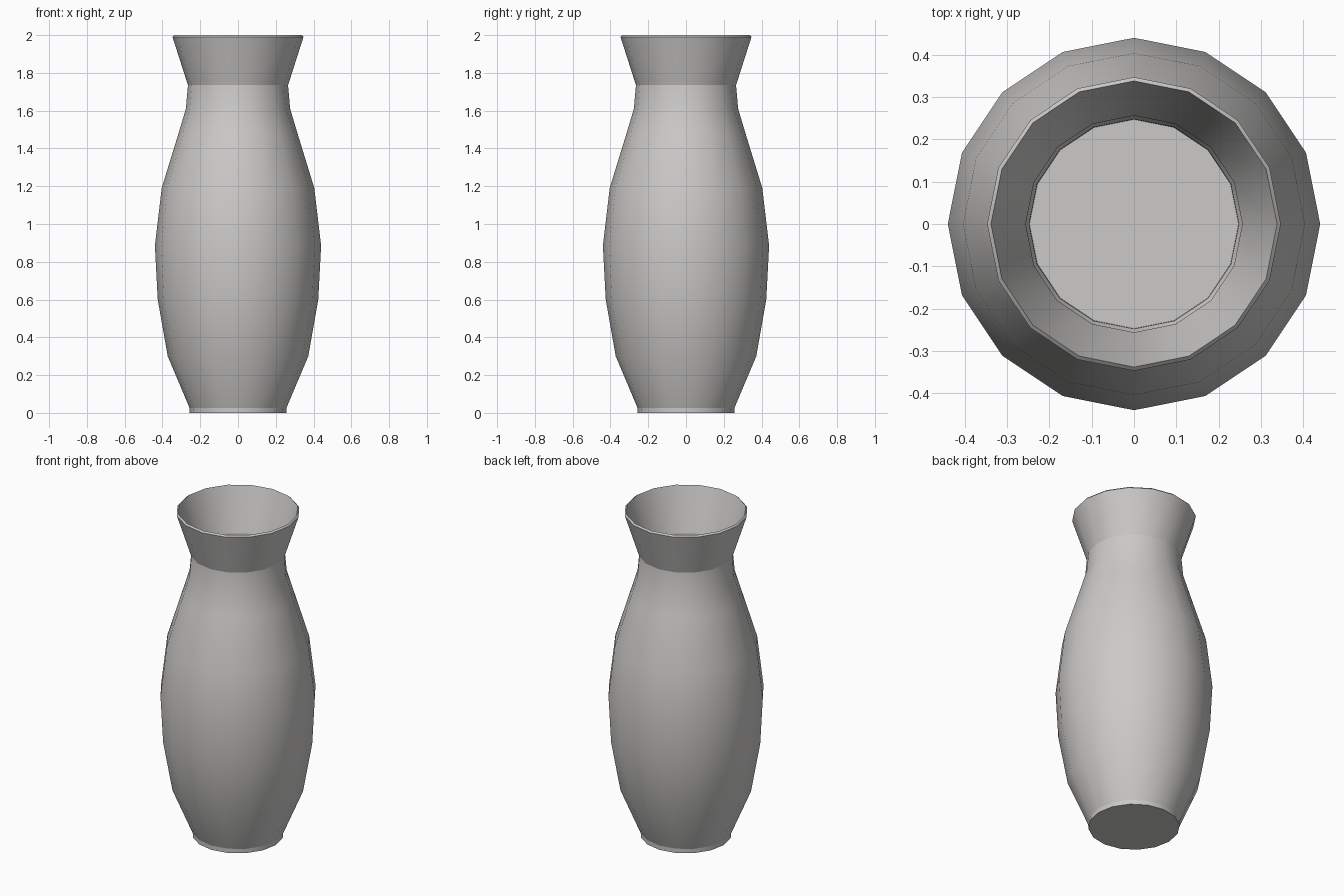
import bpy, bmesh, math

if "Cube" in bpy.data.objects:
    bpy.data.objects.remove(bpy.data.objects["Cube"])

SIDES = 16

# Closed-shell profile (radius, height, sharp ring), outside base -> rim -> inside floor
PROFILE = [
    (0.256, 0.000, True), (0.257, 0.027, True),
    (0.372, 0.30, False), (0.425, 0.60, False), (0.440, 0.885, False),
    (0.404, 1.19, False), (0.315, 1.48, False), (0.276, 1.61, False),
    (0.265, 1.735, True), (0.347, 1.991, True),          # neck and flared mouth
    (0.338, 2.000, True), (0.256, 1.738, True),          # rim and inner neck
    (0.267, 1.61, False), (0.306, 1.48, False), (0.395, 1.19, False),
    (0.431, 0.885, False), (0.416, 0.60, False), (0.364, 0.30, False),
    (0.248, 0.030, True), (0.247, 0.010, True),
]

grey = bpy.data.materials.new("light grey ceramic")
grey.diffuse_color = (0.6, 0.59, 0.58, 1)
grey.use_nodes = True
grey.node_tree.nodes["Principled BSDF"].inputs["Base Color"].default_value = grey.diffuse_color

# Vase body: revolve the profile
bm = bmesh.new()
rings = []
for r, z, _ in PROFILE:
    rings.append([bm.verts.new((r * math.cos(2 * math.pi * i / SIDES),
                                r * math.sin(2 * math.pi * i / SIDES), z))
                  for i in range(SIDES)])
for a, b in zip(rings, rings[1:]):
    for i in range(SIDES):
        j = (i + 1) % SIDES
        bm.faces.new((a[i], a[j], b[j], b[i]))

# Underside and inside floor
bm.faces.new(rings[0][::-1])
bm.faces.new(rings[-1])

# Smooth walls, crisp edges at base, neck and rim
for f in bm.faces:
    f.smooth = True
for ring, (_, _, sharp) in zip(rings, PROFILE):
    if sharp:
        for i in range(SIDES):
            bm.edges.get((ring[i], ring[(i + 1) % SIDES])).smooth = False

mesh = bpy.data.meshes.new("vase")
bm.to_mesh(mesh)
bm.free()
mesh.materials.append(grey)
vase = bpy.data.objects.new("vase", mesh)
bpy.context.collection.objects.link(vase)
